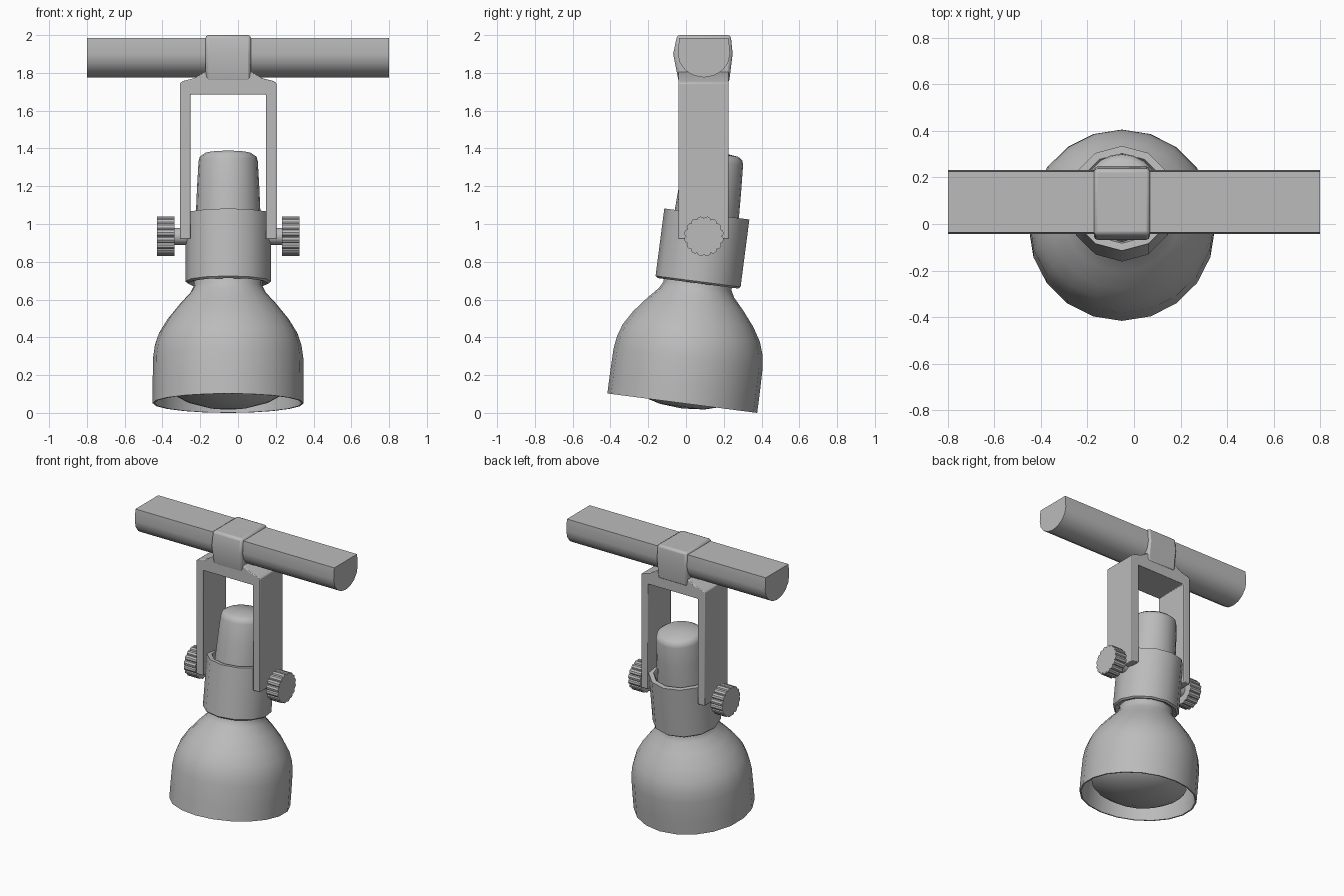
import bpy, bmesh, math
from mathutils import Matrix, Vector

if "Cube" in bpy.data.objects:
    bpy.data.objects.remove(bpy.data.objects["Cube"], do_unlink=True)

grey = bpy.data.materials.new("satin grey")
grey.use_nodes = True
grey.diffuse_color = (0.5, 0.5, 0.5, 1)
grey.node_tree.nodes["Principled BSDF"].inputs["Base Color"].default_value = grey.diffuse_color

CX = -0.052                              # centre plane of the lamp
PIVOT = Vector((CX, 0.095, 0.935))       # hinge of the lamp head
TILT = Matrix.Translation(PIVOT) @ Matrix.Rotation(math.radians(-7.4), 4, "X")
RIM = -0.891                             # rim height below the hinge


def finish(name, bm, bevel=0, segments=2, angle=35):
    bmesh.ops.recalc_face_normals(bm, faces=bm.faces)
    mesh = bpy.data.meshes.new(name)
    bm.to_mesh(mesh)
    bm.free()
    obj = bpy.data.objects.new(name, mesh)
    bpy.context.collection.objects.link(obj)
    mesh.materials.append(grey)
    bpy.ops.object.select_all(action="DESELECT")
    obj.select_set(True)
    bpy.context.view_layer.objects.active = obj
    if bevel:
        mod = obj.modifiers.new("soft edges", "BEVEL")
        mod.width, mod.segments = bevel, segments
        mod.limit_method, mod.angle_limit = "ANGLE", math.radians(40)
    bpy.ops.object.shade_smooth_by_angle(angle=math.radians(angle))
    return obj


def prism(name, points, start, end, axis, **kw):
    """Extrude an outline along x (points are y, z) or y (points are x, z)."""
    bm = bmesh.new()
    place = (lambda a, b: (start, a, b)) if axis == "x" else (lambda a, b: (a, start, b))
    face = bm.faces.new([bm.verts.new(place(a, b)) for a, b in points])
    new = bmesh.ops.extrude_face_region(bm, geom=[face])["geom"]
    shift = Vector((end - start, 0, 0)) if axis == "x" else Vector((0, end - start, 0))
    bmesh.ops.translate(bm, vec=shift, verts=[v for v in new if isinstance(v, bmesh.types.BMVert)])
    return finish(name, bm, **kw)


def lathe(name, profile, sides, **kw):
    """Spin (radius, height above rim) points about the tilted head axis."""
    bm = bmesh.new()
    verts = [bm.verts.new((0, r, RIM + h)) for r, h in profile]
    edges = [bm.edges.new(pair) for pair in zip(verts, verts[1:])]
    bmesh.ops.spin(bm, geom=verts + edges, cent=(0, 0, 0), axis=(0, 0, 1),
                   angle=math.tau, steps=sides, use_duplicate=False)
    bmesh.ops.remove_doubles(bm, verts=bm.verts, dist=0.0005)
    bm.transform(TILT)
    return finish(name, bm, **kw)


# Track rail: flat top, rounded underside
arc = [(0.095 + 0.138 * math.cos(a), 1.9 + 0.124 * math.sin(a))
       for a in (math.pi + math.pi * i / 8 for i in range(9))]
prism("track_rail", arc + [(0.226, 1.985), (-0.036, 1.985)], -0.8, 0.8, "x", angle=50)

# Clamp around the rail
prism("rail_clamp", [(-0.038, 1.75), (-0.068, 1.9), (-0.047, 2.0),
                     (0.237, 2.0), (0.247, 1.9), (0.228, 1.75)],
      CX - 0.12, CX + 0.12, "x", bevel=0.015)

# Yoke: one half outline, mirrored
half = [(0.2, 1.685), (0.2, 0.92), (0.256, 0.92), (0.256, 1.745),
        (0.24, 1.757), (0.18, 1.772), (0.125, 1.805)]
outline = [(CX + x, z) for x, z in half] + [(CX - x, z) for x, z in reversed(half)]
prism("yoke", outline, -0.04, 0.226, "y", bevel=0.005)

# Fluted knobs and their shafts
RIBS = 16
knob = []
for i in range(RIBS):
    for offset, r in ((0.0, 0.094), (0.16, 0.102), (0.5, 0.106), (0.84, 0.102)):
        a = math.tau * (i + offset) / RIBS
        knob.append((PIVOT.y + r * math.cos(a), PIVOT.z + r * math.sin(a)))
shaft = [(PIVOT.y + 0.045 * math.cos(math.tau * i / 12),
          PIVOT.z + 0.045 * math.sin(math.tau * i / 12)) for i in range(12)]
for side, s in (("left", 1), ("right", -1)):
    prism(side + "_knob", knob, CX + s * 0.285, CX + s * 0.378, "x")
    prism(side + "_shaft", shaft, CX + s * 0.19, CX + s * 0.29, "x")

# Lamp head: shade with inner wall, collar, rear cap and lens
lathe("shade", [(0.4, 0), (0.4, 0.1), (0.398, 0.24), (0.388, 0.31), (0.366, 0.375),
                (0.32, 0.45), (0.255, 0.53), (0.2, 0.59), (0.182, 0.625), (0.18, 0.7),
                (0.165, 0.7), (0.17, 0.61), (0.24, 0.52), (0.35, 0.37), (0.385, 0.25),
                (0.39, 0.1), (0.39, 0), (0.4, 0)], 20)
lathe("collar", [(0.185, 0.65), (0.215, 0.64), (0.227, 0.65), (0.227, 1.01),
                 (0.195, 1.01), (0.185, 0.99), (0.185, 0.65)], 12)
lathe("rear_cap", [(0, 0.69), (0.172, 0.69), (0.172, 0.99), (0.165, 1.15), (0.157, 1.29),
                   (0.15, 1.315), (0.125, 1.332), (0, 1.345)], 20, angle=50)
lathe("lens", [(0, -0.028), (0.12, -0.018), (0.22, 0.01), (0.3, 0.055), (0.325, 0.085),
               (0.31, 0.12), (0.17, 0.5), (0, 0.5)], 20)
